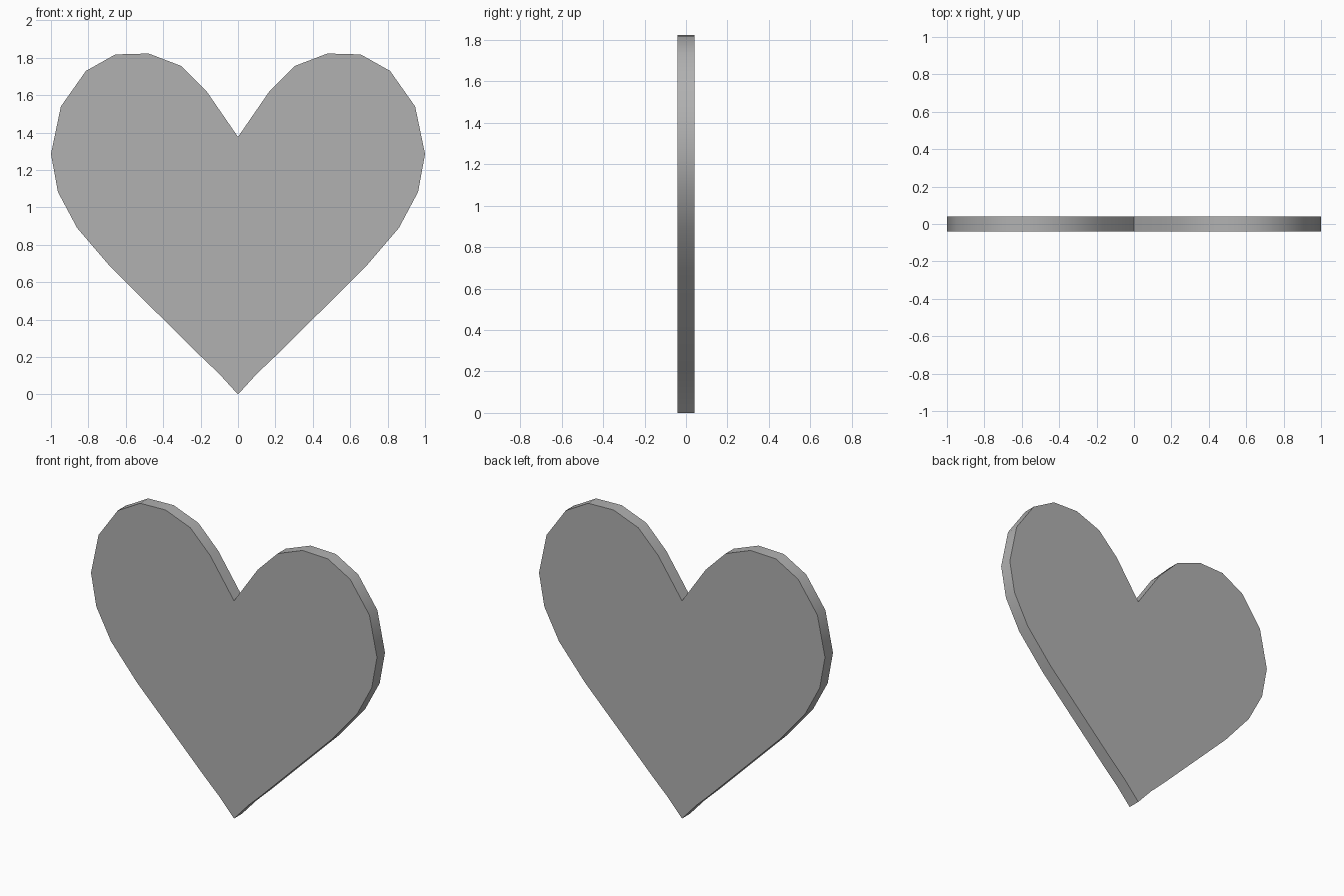
import bpy, bmesh, math
from mathutils import Vector

if "Cube" in bpy.data.objects:
    bpy.data.objects.remove(bpy.data.objects["Cube"])

HALF_DEPTH = 0.04

# Right half of the heart outline (x, z), from bottom tip to top notch
half = [(0, 0), (0.10, 0.11), (0.20, 0.205), (0.68, 0.68), (0.86, 0.89),
        (0.963, 1.083), (1.0, 1.286), (0.947, 1.54), (0.813, 1.73),
        (0.656, 1.818), (0.478, 1.823), (0.305, 1.757), (0.166, 1.618),
        (0, 1.377)]

# Mirror to the full outline; tip and notch are shared
outline = half + [(-x, z) for x, z in reversed(half[1:-1])]

# Front face, extruded back into a flat slab
bm = bmesh.new()
front = bm.faces.new([bm.verts.new((x, -HALF_DEPTH, z)) for x, z in outline])
ext = bmesh.ops.extrude_face_region(bm, geom=[front], use_keep_orig=True)
back_verts = [g for g in ext["geom"] if isinstance(g, bmesh.types.BMVert)]
bmesh.ops.translate(bm, verts=back_verts, vec=Vector((0, 2 * HALF_DEPTH, 0)))
bmesh.ops.recalc_face_normals(bm, faces=bm.faces)

mesh = bpy.data.meshes.new("heart")
bm.to_mesh(mesh)
bm.free()
heart = bpy.data.objects.new("heart", mesh)
bpy.context.collection.objects.link(heart)

# Darker grey
grey = bpy.data.materials.new("dark_grey")
grey.diffuse_color = (0.44, 0.44, 0.44, 1)
grey.use_nodes = True
grey.node_tree.nodes["Principled BSDF"].inputs["Base Color"].default_value = grey.diffuse_color
mesh.materials.append(grey)

# Smooth rim, with sharp front and back edges, tip and notch
bpy.context.view_layer.objects.active = heart
heart.select_set(True)
bpy.ops.object.shade_smooth_by_angle(angle=math.radians(40))
